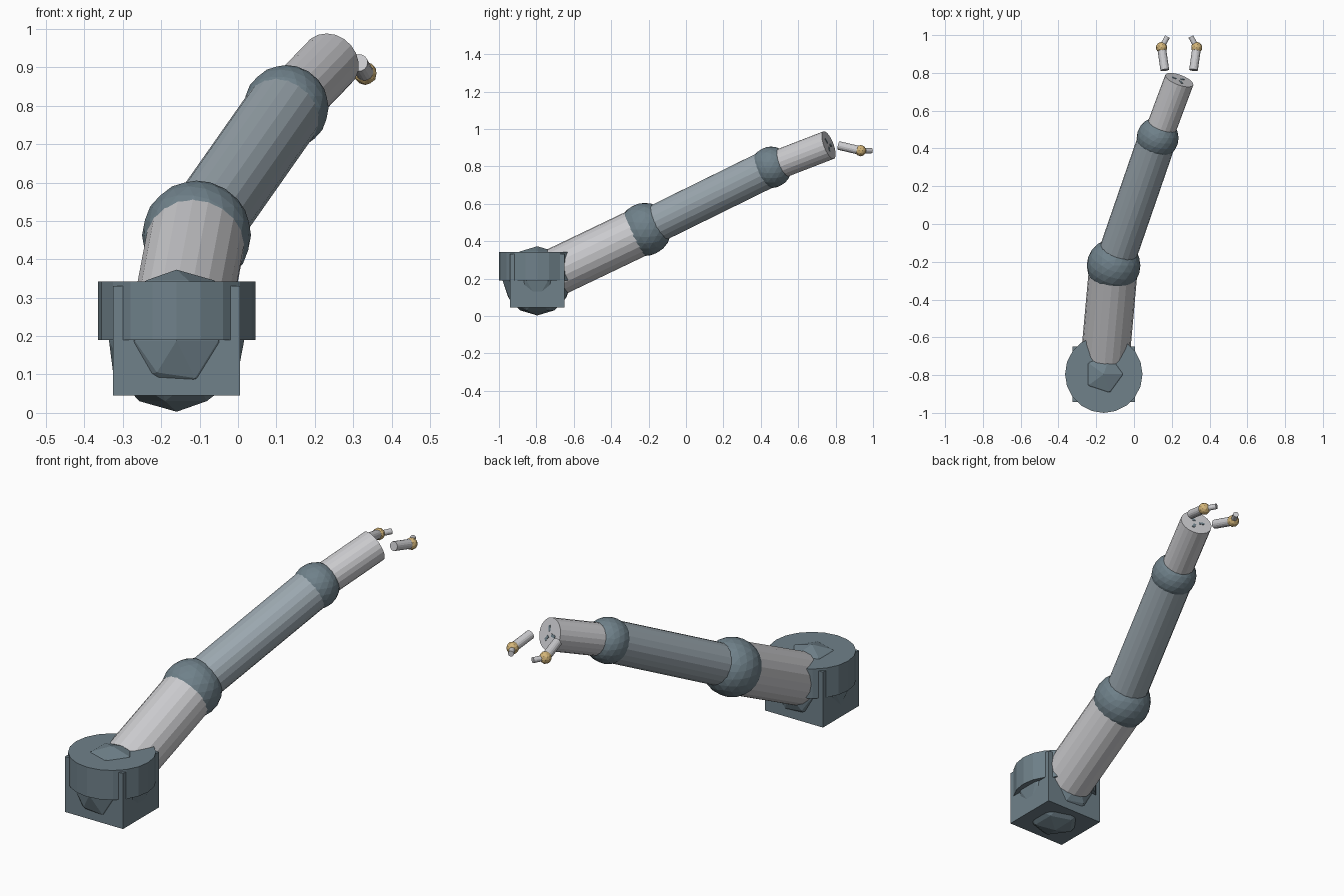
import bpy
import math
from mathutils import Vector, Matrix

cube = bpy.data.objects.get("Cube")
if cube:
    bpy.data.objects.remove(cube, do_unlink=True)


def material(name, color):
    m = bpy.data.materials.new(name)
    m.use_nodes = True
    m.diffuse_color = (*color, 1)
    m.node_tree.nodes["Principled BSDF"].inputs["Base Color"].default_value = (*color, 1)
    return m


LIGHT = material("light grey", (0.60, 0.60, 0.62))
MID = material("blue grey", (0.33, 0.39, 0.43))
SLATE = material("slate", (0.16, 0.22, 0.255))
GOLD = material("gold", (0.65, 0.46, 0.19))


def finish(name, mat):
    ob = bpy.context.object
    ob.name = name
    ob.data.materials.append(mat)
    return ob


def ball(name, center, radius, mat, detail=3):
    bpy.ops.mesh.primitive_ico_sphere_add(subdivisions=detail, radius=radius, location=center)
    return finish(name, mat)


def rod(name, start, end, radius, mat, sides=20):
    a, b = Vector(start), Vector(end)
    bpy.ops.mesh.primitive_cylinder_add(vertices=sides, radius=radius,
                                        depth=(b - a).length, location=(a + b) / 2)
    ob = finish(name, mat)
    ob.rotation_euler = (b - a).to_track_quat('Z', 'Y').to_euler()
    return ob


# Joint centres along the arm
shoulder = Vector((-0.16, -0.795, 0.188))
elbow = Vector((-0.108, -0.22, 0.463))
wrist = Vector((0.125, 0.455, 0.795))
hand = Vector((0.24, 0.763, 0.914))

# Base: block, round collar and shoulder ball
bpy.ops.mesh.primitive_cube_add(size=1, location=(-0.16, -0.795, 0.188))
block = finish("base_block", SLATE)
block.scale = (0.33, 0.293, 0.285)
rod("base_collar", (-0.16, -0.795, 0.19), (-0.16, -0.795, 0.342), 0.205, SLATE)
ball("shoulder_ball", shoulder, 0.185, SLATE, 2)

# Arm segments and joints
rod("upper_arm", shoulder.lerp(elbow, 0.19), elbow, 0.129, LIGHT)
ball("elbow_ball", elbow, 0.142, SLATE)
rod("forearm", elbow, wrist, 0.102, MID)
ball("wrist_ball", wrist, 0.111, SLATE)
rod("hand_segment", wrist, hand, 0.079, LIGHT)

# Thin dark pads on the end of the hand
axis = (hand - wrist).normalized()
turn = axis.to_track_quat('Z', 'Y').to_matrix().to_4x4()
for i in range(3):
    bpy.ops.mesh.primitive_cube_add(size=1)
    pad = finish(f"hand_pad_{i + 1}", SLATE)
    spin = Matrix.Rotation(math.tau * i / 3, 4, 'Z')
    pad.matrix_world = (Matrix.Translation(hand) @ turn @ spin
                        @ Matrix.Translation((0.028, 0, 0))
                        @ Matrix.Diagonal((0.028, 0.014, 0.004, 1)))

# Two mirrored fingers, each with a knuckle and a bent tip
for name, side in (("right", -1), ("left", 1)):
    def at(offset, y, z):
        return Vector((0.239 + side * offset, y, z))
    knuckle = at(0.093, 0.934, 0.884)
    rod(name + "_finger", at(0.076, 0.815, 0.912), knuckle, 0.023, LIGHT, 16)
    ball(name + "_knuckle", knuckle, 0.03, GOLD, 2)
    rod(name + "_fingertip", knuckle, at(0.062, 0.992, 0.884), 0.014, LIGHT, 16)
